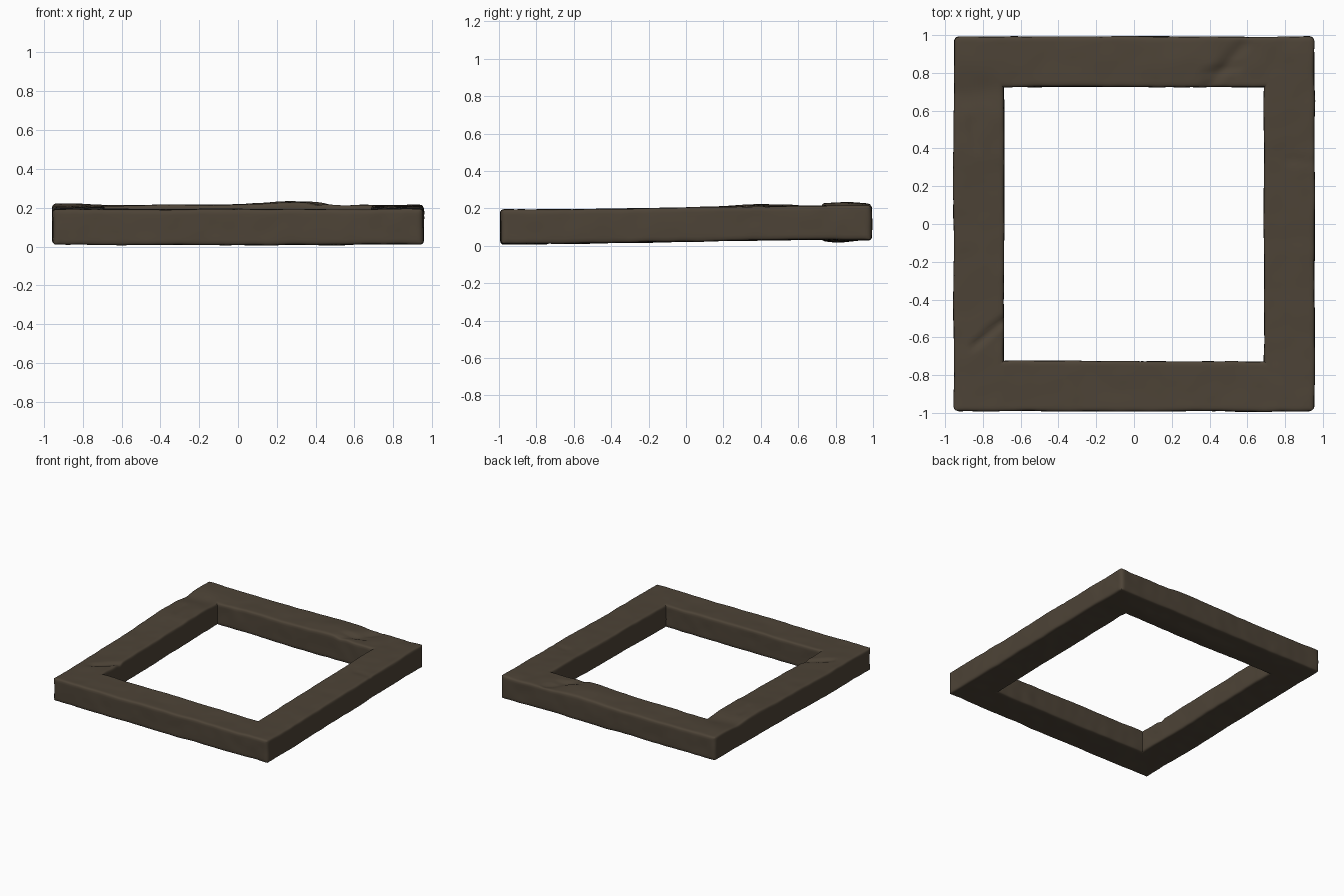
import bpy, bmesh, math
from mathutils import Vector, noise

if "Cube" in bpy.data.objects:
    bpy.data.objects.remove(bpy.data.objects["Cube"])

OX, OY = 0.955, 0.992       # outer half sizes
IX, IY = 0.688, 0.726       # inner half sizes
H = 0.182                   # bar height
NU, NT, NZ = 84, 18, 12     # samples: along a bar, across it, up it


def ease(s):
    return (1 - math.cos(math.pi * s)) / 2


def rounded(a, b, w, h, r):
    """Round the corners of a w x h rectangle point."""
    ca, cb = min(max(a, r), w - r), min(max(b, r), h - r)
    d = math.hypot(a - ca, b - cb)
    if d > r:
        a, b = ca + (a - ca) * r / d, cb + (b - cb) * r / d
    return a, b


def bump(x, y, cx, cy, sx, sy):
    return math.exp(-((x - cx) / sx) ** 2 - ((y - cy) / sy) ** 2)


def groove(x, y, a, b, width):
    """Soft crease along the segment a-b."""
    ax, ay = a
    dx, dy = b[0] - ax, b[1] - ay
    t = min(max(((x - ax) * dx + (y - ay) * dy) / (dx * dx + dy * dy), 0), 1)
    d = math.hypot(x - ax - t * dx, y - ay - t * dy)
    return max(0, 1 - d / width)


def weather(p):
    """Warp a clean point into worn, hand-hewn material."""
    x, y, z = p
    k = z / H
    # whole frame rises towards the back
    z += 0.010 + 0.022 * ease(min(max((y + 0.9) / 1.7, 0), 1))
    # raised areas and creases on the top
    top = (0.016 * bump(x, y, 0.28, 0.85, 0.22, 0.2)
           + 0.012 * bump(x, y, -0.85, 0.42, 0.2, 0.25)
           + 0.006 * bump(x, y, -0.87, 0.9, 0.15, 0.12)
           - 0.010 * bump(x, y, -0.85, 0.70, 0.3, 0.08)
           - 0.010 * bump(x, y, 0.53, 0.85, 0.08, 0.2)
           - 0.012 * groove(x, y, (0.40, 0.74), (0.58, 0.95), 0.05)
           - 0.010 * groove(x, y, (0.38, 0.80), (0.55, 0.83), 0.03)
           - 0.014 * groove(x, y, (-0.84, -0.64), (-0.69, -0.51), 0.035)
           - 0.007 * groove(x, y, (-0.84, 0.40), (-0.86, 0.54), 0.03)
           - 0.006 * groove(x, y, (0.82, 0.34), (0.95, 0.33), 0.03))
    z += top * k
    z -= 0.012 * (1 - k) * bump(x, y, 0.2, 0.82, 0.6, 0.08)
    # broad waviness plus finer chipping
    n = noise.noise_vector(p * 3.2) * 0.006 + noise.noise_vector(p * 11) * 0.0035
    return Vector((x + n.x * 0.8, y + n.y * 0.8, z + n.z * 0.8))


# closed cross-section: (distance from inner wall 0..1, height 0..1)
prof = [(ease(i / NT), 0) for i in range(NT)]
prof += [(1, ease(i / NZ)) for i in range(NZ)]
prof += [(1 - ease(i / NT), 1) for i in range(NT)]
prof += [(0, 1 - ease(i / NZ)) for i in range(NZ)]
W = OX - IX
section = []
for t, h in prof:
    a, b = rounded(t * W, h * H, W, H, 0.018)
    section.append((a / W, b))

# square path walked once around, denser near the corners
path = []
for side in range(4):
    for i in range(NU):
        s = -1 + 2 * i / NU
        u = 0.5 * s + 0.5 * math.sin(math.pi / 2 * s)
        path.append([(u, -1), (1, u), (-u, 1), (-1, -u)][side])

# sweep the section around the path with mitred corners
bm = bmesh.new()
rings = []
for px, py in path:
    ring = []
    for t, z in section:
        x = px * (IX + (OX - IX) * t)
        y = py * (IY + (OY - IY) * t)
        x, y = rounded(x + OX, y + OY, 2 * OX, 2 * OY, 0.028)
        ring.append(bm.verts.new(weather(Vector((x - OX, y - OY, z)))))
    rings.append(ring)
m = len(section)
for i, ring in enumerate(rings):
    nxt = rings[(i + 1) % len(rings)]
    for j in range(m):
        bm.faces.new((ring[j], nxt[j], nxt[(j + 1) % m], ring[(j + 1) % m]))
bmesh.ops.recalc_face_normals(bm, faces=bm.faces)

mesh = bpy.data.meshes.new("square_frame")
bm.to_mesh(mesh)
bm.free()
frame = bpy.data.objects.new("square_frame", mesh)
bpy.context.collection.objects.link(frame)

# single dark brown colour
mat = bpy.data.materials.new("dark_brown")
mat.diffuse_color = (0.075, 0.057, 0.038, 1)
mat.use_nodes = True
mat.node_tree.nodes["Principled BSDF"].inputs["Base Color"].default_value = mat.diffuse_color
mesh.materials.append(mat)

bpy.context.view_layer.objects.active = frame
frame.select_set(True)
bpy.ops.object.shade_smooth_by_angle(angle=math.radians(40))
